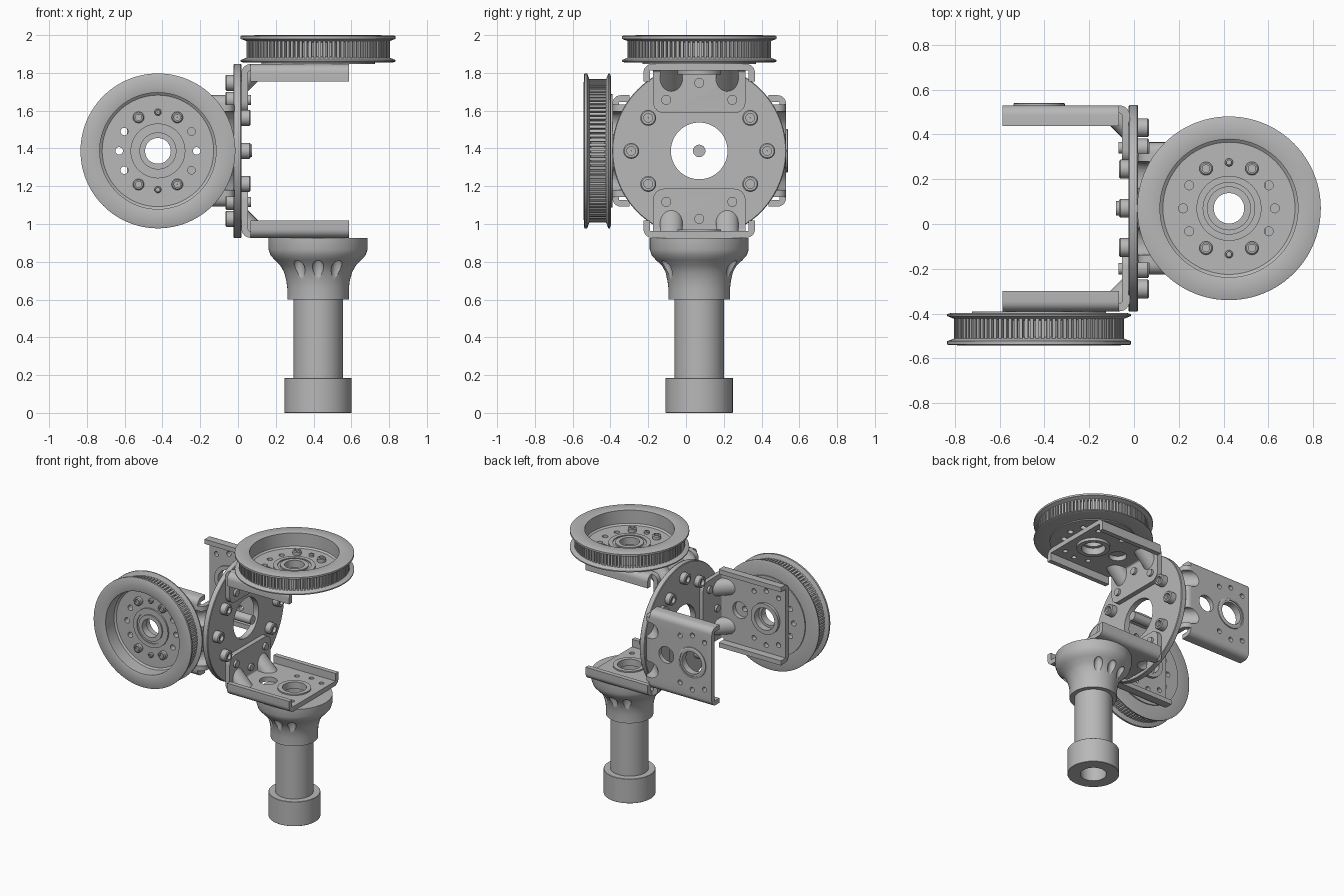
import bpy, bmesh
from math import sin, cos, pi, radians
from mathutils import Matrix

if "Cube" in bpy.data.objects:
    bpy.data.objects.remove(bpy.data.objects["Cube"])

GREY = (0.48, 0.48, 0.48, 1)
mat = bpy.data.materials.new("machined grey")
mat.use_nodes = True
mat.diffuse_color = GREY
mat.node_tree.nodes["Principled BSDF"].inputs["Base Color"].default_value = GREY

T = Matrix.Translation
PIVOT = 0.424    # distance of each pivot axis from the centre plate
REACH = 0.46     # outer face of each fork arm
THICK = 0.035    # sheet thickness
HOLE_R = 0.205   # pitch radius of the hub holes
CENTRE = T((0, 0.07, 1.387))
placed = []


def mesh_of(bm, cutter=None):
    """Turn a bmesh into a mesh, optionally cut by another mesh."""
    bmesh.ops.recalc_face_normals(bm, faces=bm.faces)
    me = bpy.data.meshes.new("part")
    bm.to_mesh(me)
    bm.free()
    if cutter:
        body, tool = (bpy.data.objects.new("temp", d) for d in (me, cutter))
        for o in (body, tool):
            bpy.context.collection.objects.link(o)
        mod = body.modifiers.new("cut", "BOOLEAN")
        mod.operation, mod.solver, mod.object = "DIFFERENCE", "EXACT", tool
        dg = bpy.context.evaluated_depsgraph_get()
        me = bpy.data.meshes.new_from_object(body.evaluated_get(dg))
        for o in (body, tool):
            bpy.data.objects.remove(o)
    me.materials.clear()
    me.materials.append(mat)
    return me


def place(name, me, M):
    o = bpy.data.objects.new(name, me)
    o.matrix_world = M
    bpy.context.collection.objects.link(o)
    placed.append(o)


def lathe(profile, steps=72):
    """Revolve a closed (radius, z) outline around z."""
    bm = bmesh.new()
    rings = [[bm.verts.new((r * cos(2 * pi * i / steps), r * sin(2 * pi * i / steps), z))
              for r, z in profile] for i in range(steps)]
    n = len(profile)
    for i in range(steps):
        a, b = rings[i], rings[(i + 1) % steps]
        for j in range(n):
            k = (j + 1) % n
            bm.faces.new((a[j], b[j], b[k], a[k]))
    return bm


def prism(bm, points, z0, z1):
    """Extrude a flat outline along z."""
    face = bm.faces.new([bm.verts.new((x, y, z0)) for x, y in points])
    new = bmesh.ops.extrude_face_region(bm, geom=[face])["geom"]
    bmesh.ops.translate(bm, vec=(0, 0, z1 - z0),
                        verts=[v for v in new if isinstance(v, bmesh.types.BMVert)])
    return bm


def rod(bm, x, y, r, z0, z1, segments=24):
    bmesh.ops.create_cone(bm, cap_ends=True, segments=segments, radius1=r, radius2=r,
                          depth=z1 - z0, matrix=T((x, y, (z0 + z1) / 2)))


def arc(cx, cy, r, a0, a1, n=6):
    return [(cx + r * cos(radians(a0 + (a1 - a0) * i / n)),
             cy + r * sin(radians(a0 + (a1 - a0) * i / n))) for i in range(n + 1)]


def pitch(*angles):
    return [(HOLE_R * cos(radians(a)), HOLE_R * sin(radians(a))) for a in angles]


def gusset(bm, y0, shift=0.0):
    """Pressed diagonal rib across the inside of the bend."""
    cx, cz, e, w = 0.018 + THICK, REACH - THICK, 0.01, 0.06
    pts = [(cx - e, s * w, cz + e) for s in (-1, 1)]
    for i in range(13):
        y, d = w * cos(pi * i / 12), 0.05 + 0.07 * sin(pi * i / 12)
        pts += [(cx - e, y, cz - d), (cx + d, y, cz + e)]
    vs = [bm.verts.new((x - shift, y + y0, z + shift)) for x, y, z in pts]
    bmesh.ops.convex_hull(bm, input=vs)
    bmesh.ops.delete(bm, geom=[v for v in bm.verts if not v.link_faces], context="VERTS")


def bolt(r, h):
    """Socket head bolt standing on z = 0."""
    return mesh_of(lathe([(.001, -.01), (r, -.01), (r, h - .006), (r - .006, h), (r * .55, h),
                          (r * .55, h * .5), (.001, h * .5)], 24))


# Holes and pressed slots shared by every fork arm
def arm_cutter():
    bm = bmesh.new()
    for s in (-1, 1):
        gusset(bm, s * 0.148, 0.03)
    rod(bm, PIVOT, 0, 0.112, 0.35, 0.55, 48)
    rod(bm, 0.205, 0, 0.062, 0.35, 0.55, 32)
    for x, y in pitch(60, 90, 120, 240, 270, 300):
        rod(bm, PIVOT + x, y, 0.018, 0.35, 0.55)
    return mesh_of(bm)


# Fork arm: channel section, bent mounting tab and ribs
W, D = 0.295, 0.092
r = 0.045
section = ([(-W, REACH - D)] + arc(-W + r, REACH - r, r, 180, 90)
           + arc(W - r, REACH - r, r, 90, 0)
           + [(W, REACH - D), (W - THICK, REACH - D), (W - THICK, REACH - THICK),
              (THICK - W, REACH - THICK), (THICK - W, REACH - D)])
bm = prism(bmesh.new(), section, 0.066, 0.587)
bm.transform(Matrix(((0, 0, 1, 0), (1, 0, 0, 0), (0, 1, 0, 0), (0, 0, 0, 1))))
channel = mesh_of(bm, arm_cutter())

x0 = 0.018
bend = ([(x0, 0.2)] + arc(x0 + 0.048, REACH - 0.048, 0.048, 180, 90)
        + arc(x0 + 0.048, REACH - 0.048, 0.048 - THICK, 90, 180) + [(x0 + THICK, 0.2)])
bm = prism(bmesh.new(), bend, -0.245, 0.245)
bm.transform(Matrix.Rotation(pi / 2, 4, "X"))
corners = [e for e in bm.edges if all(v.co.z < 0.21 for v in e.verts)
           and abs(e.verts[0].co.y - e.verts[1].co.y) < 0.01]
bmesh.ops.bevel(bm, geom=corners, offset=0.06, segments=6, affect="EDGES", profile=0.5)
tab = mesh_of(bm, arm_cutter())

ribs = []
for s in (-1, 1):
    bm = bmesh.new()
    gusset(bm, s * 0.148)
    ribs.append(mesh_of(bm, arm_cutter()))

# Pivot bearing
bearing = mesh_of(lathe([(.083, .415), (.115, .415), (.115, .467), (.108, .471), (.098, .471),
                         (.098, .466), (.083, .466)]))

# Belt wheel with a deep dish
bm = bmesh.new()
for x, y in pitch(0, 30, 150, 180, 210, 330):
    rod(bm, x, y, 0.02, -0.05, 0.1)
wheel = mesh_of(lathe([(.068, 0), (.3, 0), (.3, .008), (.395, .008), (.41, .013), (.41, .021),
                       (.372, .036), (.36, .041), (.36, .114), (.372, .119), (.41, .133),
                       (.41, .147), (.404, .15), (.315, .153), (.308, .15), (.308, .05),
                       (.295, .04), (.145, .04), (.145, .052), (.115, .052), (.115, .045),
                       (.098, .045), (.098, .055), (.068, .055)], 96), mesh_of(bm))

# Ring of separate belt teeth standing on the wheel's root surface
N = 96
bm = bmesh.new()
for i in range(N):
    a, b = (2 * pi * (i + f) / N for f in (0, .6))
    prism(bm, [(q * cos(t), q * sin(t)) for q, t in ((.35, a), (.38, a), (.38, b), (.35, b))],
          0.032, 0.123)
tooth_ring = mesh_of(bm)

head, small_head, pin = bolt(0.042, 0.045), bolt(0.03, 0.03), bolt(0.018, 0.02)
bm = bmesh.new()
rod(bm, 0, 0, 0.026, -0.01, 0.052)
tip = mesh_of(bm)

# Two forks at right angles, facing away from each other
second = Matrix(((-1, 0, 0, 0), (0, 0, -1, 0), (0, -1, 0, 0), (0, 0, 0, 1)))
for fork, F in (("lower", CENTRE), ("side", CENTRE @ second)):
    for end, R in (("near", Matrix()), ("far", Matrix.Rotation(pi, 4, "X"))):
        A = F @ R
        tag = f"{fork}_{end}_"
        place(tag + "arm", channel, A)
        place(tag + "mounting_tab", tab, A)
        place(tag + "bearing", bearing, A @ T((PIVOT, 0, 0 if end == "far" else -0.011)))
        for rib in ribs:
            place(tag + "rib", rib, A)
        for y, z in ((-.175, .27), (0, .36), (.175, .27)):
            place(tag + "plate_bolt", head,
                  A @ T((-0.022, y, z)) @ Matrix.Rotation(-pi / 2, 4, "Y"))
            place(tag + "bolt_tip", tip, A @ T((0.018, y, z)) @ Matrix.Rotation(pi / 2, 4, "Y"))
    hub = F @ T((PIVOT, 0, REACH))
    place(fork + "_belt_wheel", wheel, hub)
    place(fork + "_belt_teeth", tooth_ring, hub)
    for x, y in pitch(60, 120, 240, 300):
        place(fork + "_wheel_bolt", small_head, hub @ T((x, y, 0.04)))
    for x, y in pitch(90, 270):
        place(fork + "_wheel_pin", pin, hub @ T((x, y, 0.04)))

# Centre plate and centre pin
sideways = Matrix.Rotation(pi / 2, 4, "Y")
plate = lathe([(.15, -.024), (.457, -.024), (.461, -.02), (.461, .014), (.457, .018), (.15, .018)], 96)
place("centre_plate", mesh_of(plate), CENTRE @ sideways)
bm = bmesh.new()
rod(bm, 0, 0, 0.033, -0.08, 0.075)
place("centre_pin", mesh_of(bm), CENTRE @ sideways)

# Handle with flared collar, tube and end cap
foot = T((PIVOT, 0.07, 0))
bm = bmesh.new()
for x, y in pitch(60, 90, 120, 240, 270, 300):
    bmesh.ops.create_uvsphere(bm, u_segments=24, v_segments=16, radius=1,
                              matrix=T((x, y, 0.74)) @ Matrix.Diagonal((.035, .035, .08, 1)))
collar = lathe([(.1, .6), (.163, .6), (.163, .66), (.168, .7), (.18, .745), (.2, .78), (.23, .81),
                (.252, .835), (.262, .865), (.262, .925), (.1, .925)])
place("flared_collar", mesh_of(collar, mesh_of(bm)), foot)
place("handle_tube", mesh_of(lathe([(.09, .02), (.131, .02), (.131, .7), (.09, .7)])), foot)
place("end_cap", mesh_of(lathe([(.09, 0), (.176, 0), (.178, .002), (.178, .183), (.176, .185),
                                (.09, .185)])), foot)

# Smooth the round parts, keep edges crisp
for o in bpy.context.view_layer.objects:
    o.select_set(o in placed)
bpy.context.view_layer.objects.active = placed[0]
bpy.ops.object.shade_smooth_by_angle(angle=radians(30))
